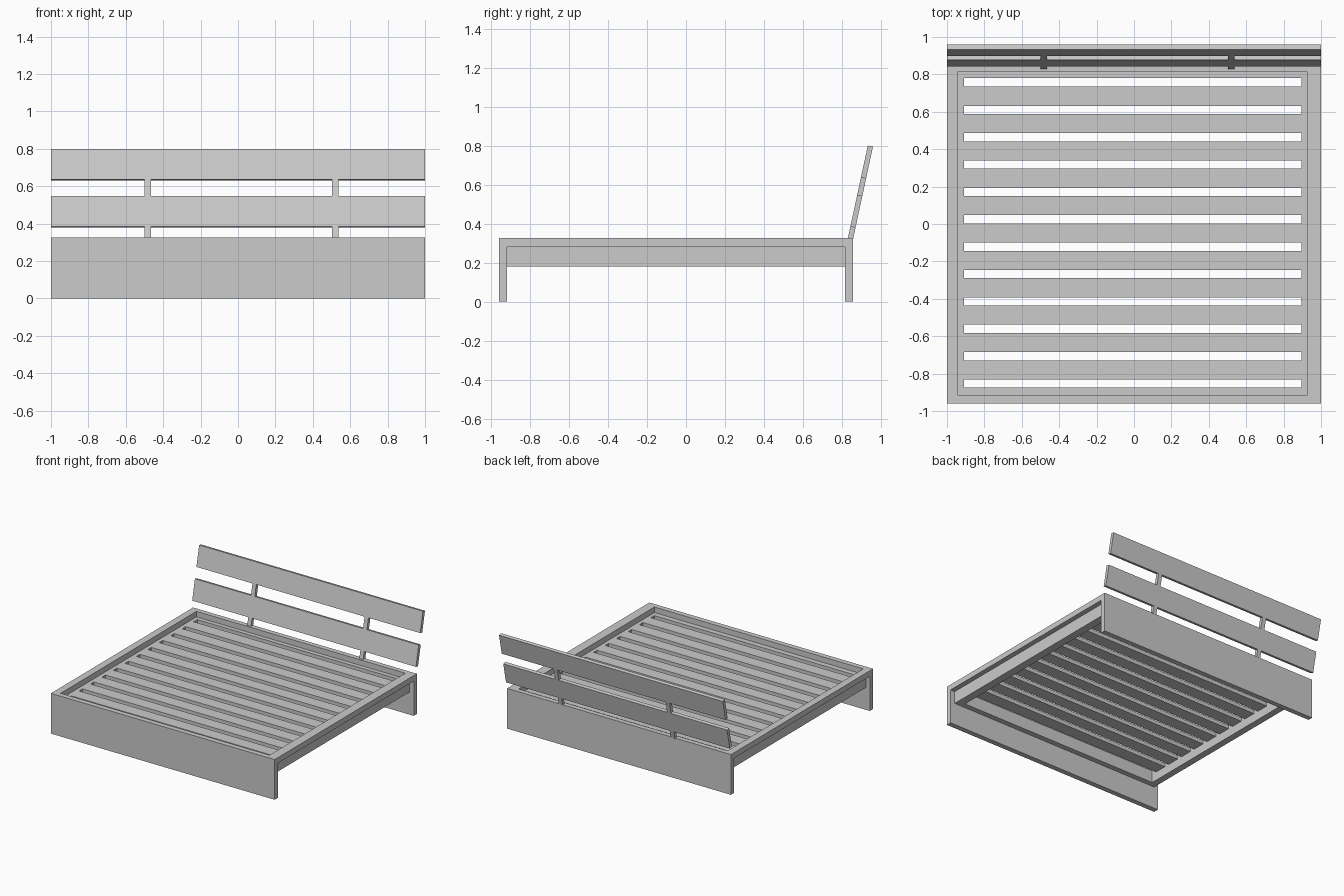
import bpy
import math
from mathutils import Matrix, Vector

if "Cube" in bpy.data.objects:
    bpy.data.objects.remove(bpy.data.objects["Cube"])

grey = bpy.data.materials.new("plain_grey")
grey.diffuse_color = (0.6, 0.6, 0.6, 1)
grey.use_nodes = True
grey.node_tree.nodes["Principled BSDF"].inputs["Base Color"].default_value = grey.diffuse_color


def box(name, x, y, z, matrix=None):
    """Box from (min, max) ranges, optionally placed by a matrix."""
    bpy.ops.mesh.primitive_cube_add(size=1)
    ob = bpy.context.object
    ob.name = name
    ob.data.transform(Matrix.LocRotScale(
        Vector([(a + b) / 2 for a, b in (x, y, z)]), None,
        Vector([b - a for a, b in (x, y, z)])))
    if matrix:
        ob.data.transform(matrix)
    ob.data.materials.append(grey)
    return ob


TOP, LEDGE, RAIL_BOTTOM = 0.325, 0.28, 0.18
FRONT, BACK = -0.918, 0.815          # inner faces of the end boards
SLOT_L, SLOT_R = -0.91, 0.895        # clear span of the slats

# End boards that also act as legs
box("foot_board", (-1, 1), (-0.96, FRONT), (0, TOP))
box("head_end_board", (-1, 1), (BACK, 0.855), (0, TOP))

# Side caps that overhang the rails
box("left_cap", (-1, -0.942), (FRONT, BACK), (LEDGE, TOP))
box("right_cap", (0.925, 1), (FRONT, BACK), (LEDGE, TOP))

# Rails with a ledge inside the caps
rail_z = (RAIL_BOTTOM, LEDGE)
box("left_rail", (-0.965, SLOT_L), (FRONT, BACK), rail_z)
box("right_rail", (SLOT_R, 0.96), (FRONT, BACK), rail_z)
box("front_rail", (SLOT_L, SLOT_R), (FRONT, -0.875), rail_z)
box("back_rail", (SLOT_L, SLOT_R), (0.78, BACK), rail_z)

# Slats separated by twelve narrow gaps
PITCH, GAP, FIRST = 0.1463, 0.044, -0.853
for i in range(11):
    y = FIRST + i * PITCH
    box(f"slat_{i + 1}", (SLOT_L, SLOT_R),
        (y + GAP / 2, y + PITCH - GAP / 2), (LEDGE - 0.03, LEDGE))

# Headrest leaning backwards: two planks joined by short posts
LEAN = math.atan(0.215)
lean = Matrix.Translation((0, 0.83, TOP)) @ Matrix.Rotation(-LEAN, 4, 'X')
k = 1 / math.cos(LEAN)
thick = (0, 0.027)
planks = [(0.385, 0.548), (0.637, 0.8)]
gaps = [(TOP, 0.385), (0.548, 0.637)]
for label, (lo, hi) in zip(("lower", "upper"), planks):
    box(f"{label}_headrest_plank", (-1, 1), thick,
        ((lo - TOP) * k, (hi - TOP) * k), lean)
for label, (lo, hi) in zip(("lower", "upper"), gaps):
    for side, x in (("left", -0.482), ("right", 0.52)):
        box(f"{label}_{side}_post", (x - 0.017, x + 0.017), thick,
            ((lo - TOP) * k, (hi - TOP) * k), lean)
